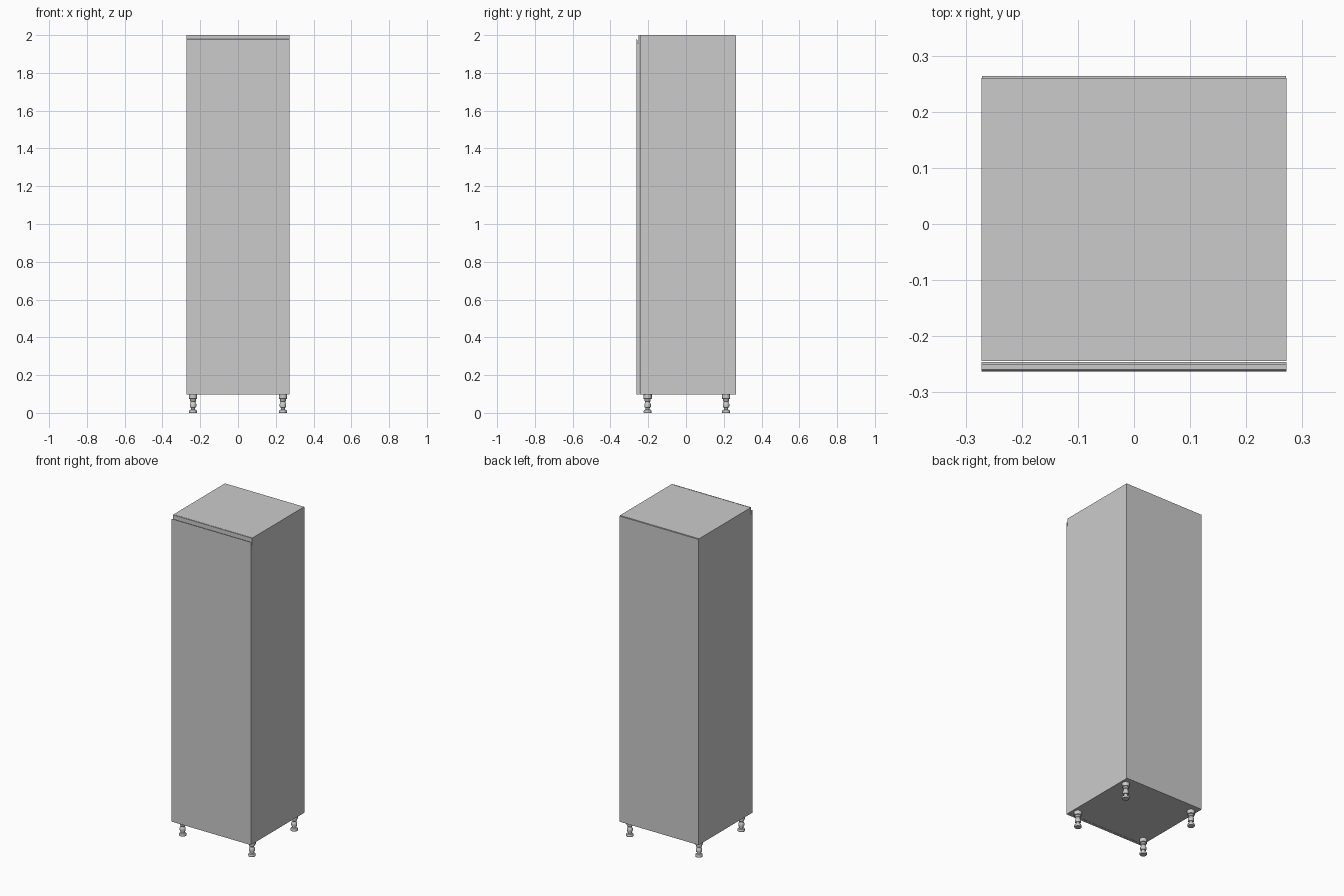
import bpy, bmesh, math

if "Cube" in bpy.data.objects:
    bpy.data.objects.remove(bpy.data.objects["Cube"])

HW = 0.272          # half width
Z0, Z1 = 0.098, 2.0  # cabinet bottom and top


def finish(bm, name, smooth=False):
    bmesh.ops.recalc_face_normals(bm, faces=bm.faces)
    me = bpy.data.meshes.new(name)
    bm.to_mesh(me)
    bm.free()
    ob = bpy.data.objects.new(name, me)
    bpy.context.collection.objects.link(ob)
    if smooth:
        bpy.ops.object.select_all(action='DESELECT')
        ob.select_set(True)
        bpy.context.view_layer.objects.active = ob
        bpy.ops.object.shade_smooth_by_angle(angle=math.radians(35))
    return ob


def box(name, x, y, z):
    bm = bmesh.new()
    bmesh.ops.create_cube(bm, size=1)
    for v in bm.verts:
        v.co = [r[0] + (c + 0.5) * (r[1] - r[0]) for c, r in zip(v.co, (x, y, z))]
    return finish(bm, name)


def extrude_x(name, profile, hw):
    """Extrude a (y, z) outline across the cabinet width."""
    bm = bmesh.new()
    face = bm.faces.new([bm.verts.new((-hw, y, z)) for y, z in profile])
    new = bmesh.ops.extrude_face_region(bm, geom=[face])['geom']
    bmesh.ops.translate(bm, vec=(2 * hw, 0, 0),
                        verts=[g for g in new if isinstance(g, bmesh.types.BMVert)])
    return finish(bm, name)


def lathe(name, profile, loc, steps=24):
    bm = bmesh.new()
    vs = [bm.verts.new((r, 0, z)) for r, z in profile]
    es = [bm.edges.new(p) for p in zip(vs, vs[1:])]
    bmesh.ops.spin(bm, geom=vs + es, cent=(0, 0, 0), axis=(0, 0, 1),
                   angle=2 * math.pi, steps=steps)
    bmesh.ops.remove_doubles(bm, verts=bm.verts, dist=1e-5)
    ob = finish(bm, name, smooth=True)
    ob.location = loc
    return ob


# Carcass
box("carcass", (-HW, HW), (-0.2445, 0.260), (Z0, Z1))

# Back panel, a hair below the top edge
box("back_panel", (-HW + 0.001, HW - 0.001), (0.260, 0.264), (Z0, Z1 - 0.003))

# Door with a grip groove behind a rounded lip along its top edge
extrude_x("door", [
    (-0.246, Z0), (-0.263, Z0), (-0.263, 1.975), (-0.262, 1.978),
    (-0.2605, 1.979), (-0.259, 1.978), (-0.258, 1.975), (-0.258, 1.955),
    (-0.2515, 1.955), (-0.2515, Z1), (-0.246, Z1)], HW)

# Adjustable feet: base pad, threaded stem, nut, socket and mounting flange
leg = [(0, 0), (0.020, 0), (0.021, 0.003), (0.021, 0.010), (0.018, 0.015),
       (0.011, 0.018), (0.011, 0.027), (0.016, 0.029), (0.017, 0.034),
       (0.017, 0.047), (0.015, 0.050), (0.013, 0.053), (0.013, 0.060),
       (0.016, 0.063), (0.016, 0.073), (0.022, 0.075), (0.022, Z0), (0, Z0)]
for side, x in (("left", -0.238), ("right", 0.238)):
    for end, y in (("front", -0.203), ("back", 0.212)):
        lathe(f"{end}_{side}_foot", leg, (x, y, 0))
